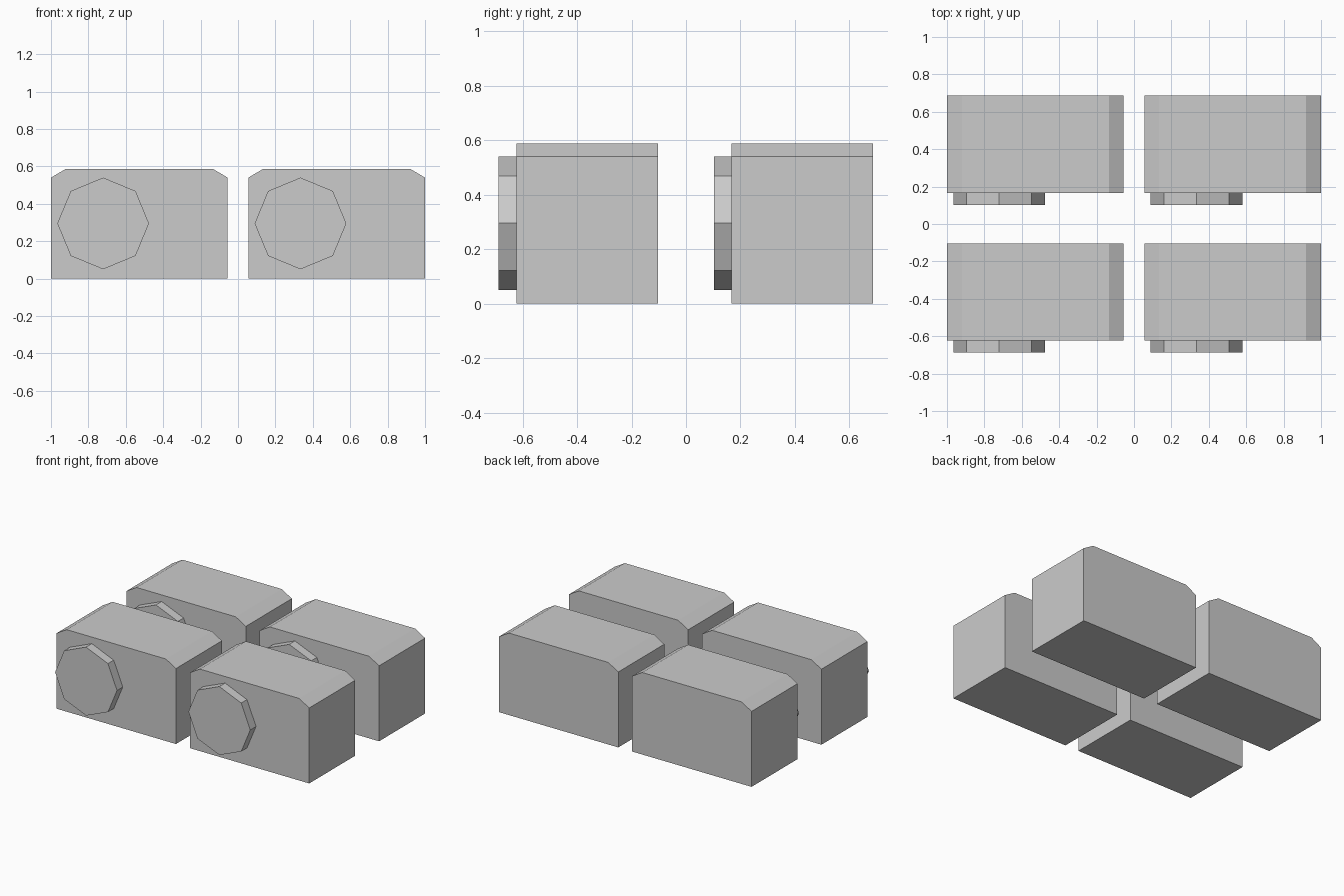
import bpy, bmesh, math

if "Cube" in bpy.data.objects:
    bpy.data.objects.remove(bpy.data.objects["Cube"])

W, H, D = 0.945, 0.587, 0.52        # body width, height, depth
CX, CZ = 0.08, 0.047                # top edge chamfer
R, T = 0.245, 0.065                 # knob radius, thickness


def prism(name, profile, y0, y1):
    """Extrude an x-z profile from y0 to y1."""
    bm = bmesh.new()
    face = bm.faces.new([bm.verts.new((x, y0, z)) for x, z in profile])
    ext = bmesh.ops.extrude_face_region(bm, geom=[face])
    verts = [v for v in ext["geom"] if isinstance(v, bmesh.types.BMVert)]
    bmesh.ops.translate(bm, verts=verts, vec=(0, y1 - y0, 0))
    bmesh.ops.recalc_face_normals(bm, faces=bm.faces)
    mesh = bpy.data.meshes.new(name)
    bm.to_mesh(mesh)
    bm.free()
    obj = bpy.data.objects.new(name, mesh)
    bpy.context.collection.objects.link(obj)
    return obj


# Two by two grid of blocks, each with an octagonal knob on its front
for row, y in (("front", -0.623), ("back", 0.167)):
    for side, x in (("left", -1.0), ("right", 1.0 - W)):
        # Block with chamfered top side edges
        prism(f"{row}_{side}_block",
              [(x, 0), (x + W, 0), (x + W, H - CZ), (x + W - CX, H),
               (x + CX, H), (x, H - CZ)], y, y + D)
        # Octagonal knob, off centre to the left
        cx, cz = x + 0.279, 0.295
        prism(f"{row}_{side}_knob",
              [(cx + R * math.cos(i * math.pi / 4),
                cz + R * math.sin(i * math.pi / 4)) for i in range(8)],
              y - T, y)
